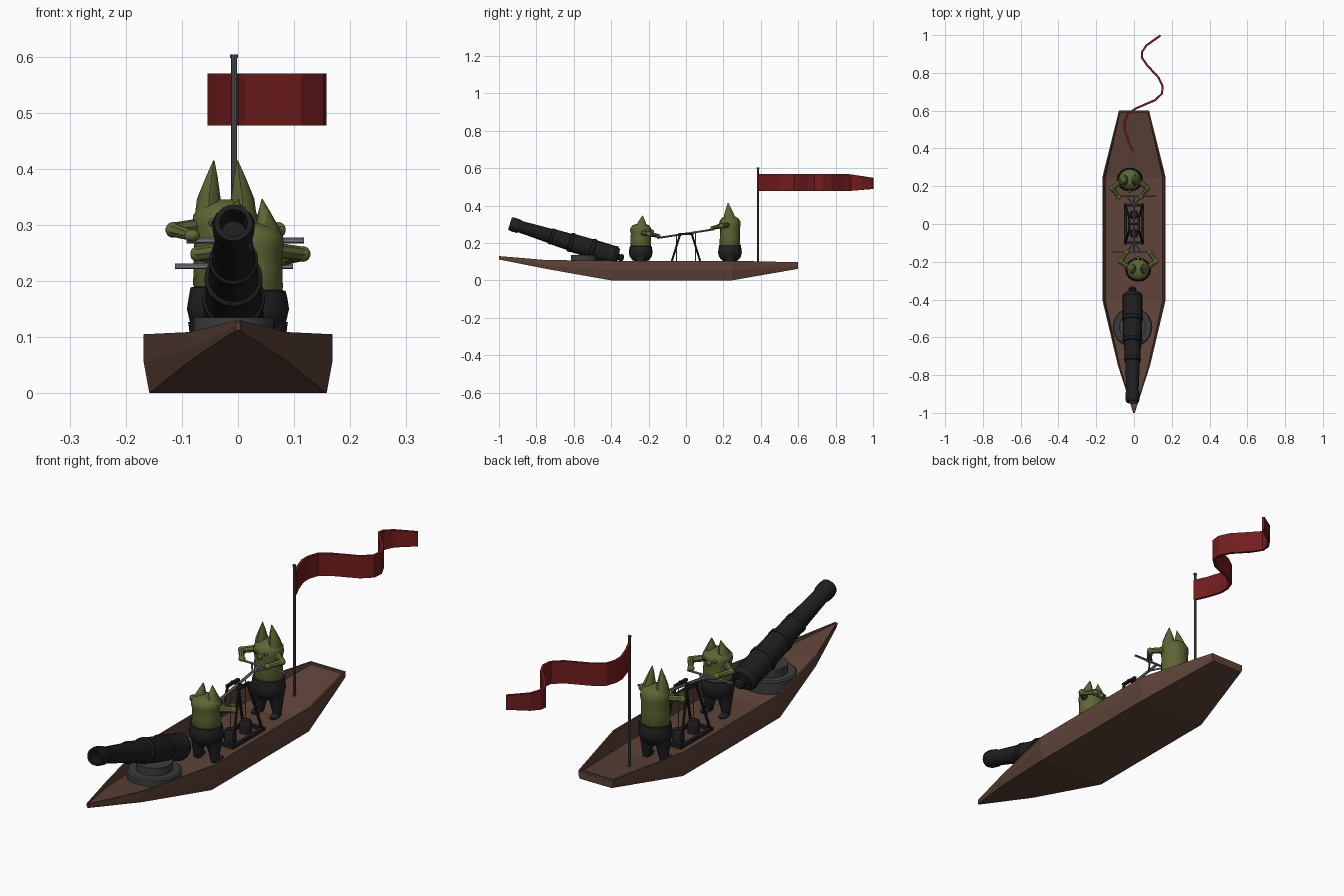
import bpy, bmesh, math
from mathutils import Vector, Matrix

if "Cube" in bpy.data.objects:
    bpy.data.objects.remove(bpy.data.objects["Cube"])

def material(name, *rgb):
    m = bpy.data.materials.new(name)
    m.diffuse_color = (*rgb, 1)
    m.use_nodes = True
    m.node_tree.nodes["Principled BSDF"].inputs["Base Color"].default_value = m.diffuse_color
    return m

WOOD = material("brown wood", 0.112, 0.056, 0.040)
RED = material("red cloth", 0.168, 0.012, 0.013)
SKIN = material("green skin", 0.113, 0.130, 0.035)
CLOTH = material("black cloth", 0.015, 0.015, 0.016)
IRON = material("black iron", 0.013, 0.013, 0.0135)
BASE = material("grey iron", 0.046, 0.046, 0.047)
STEEL = material("steel", 0.19, 0.17, 0.21)
POLE = material("pole metal", 0.085, 0.085, 0.085)

def finish(name, bm, mat, smooth=None):
    bmesh.ops.recalc_face_normals(bm, faces=bm.faces)
    me = bpy.data.meshes.new(name)
    bm.to_mesh(me)
    bm.free()
    me.materials.append(mat)
    ob = bpy.data.objects.new(name, me)
    bpy.context.collection.objects.link(ob)
    if smooth:
        bpy.ops.object.select_all(action='DESELECT')
        ob.select_set(True)
        bpy.context.view_layer.objects.active = ob
        bpy.ops.object.shade_smooth_by_angle(angle=math.radians(smooth))
    return ob

def loft(bm, rings):
    """Skin a list of equal-length point rings and cap both ends."""
    vs = [[bm.verts.new(p) for p in r] for r in rings]
    n = len(vs[0])
    for a, b in zip(vs, vs[1:]):
        for i in range(n):
            j = (i + 1) % n
            bm.faces.new((a[i], a[j], b[j], b[i]))
    bm.faces.new(vs[0])
    bm.faces.new(vs[-1])

def lathe(name, profile, mat, loc=(0, 0, 0), axis=(0, 0, 1), seg=16, squash=(1, 1), smooth=40):
    """Revolve (radius, height) pairs around an axis."""
    rot = Vector((0, 0, 1)).rotation_difference(Vector(axis)).to_matrix()
    rings = []
    for r, h in profile:
        rings.append([Vector(loc) + rot @ Vector((r * squash[0] * math.cos(t), r * squash[1] * math.sin(t), h))
                      for t in (2 * math.pi * i / seg for i in range(seg))])
    bm = bmesh.new()
    loft(bm, rings)
    return finish(name, bm, mat, smooth)

def rod(name, a, b, r, mat, r2=None, seg=8):
    d = Vector(b) - Vector(a)
    return lathe(name, [(r, 0), (r if r2 is None else r2, d.length)], mat, a, d.normalized(), seg)

def ball(name, loc, size, mat):
    bm = bmesh.new()
    bmesh.ops.create_uvsphere(bm, u_segments=10, v_segments=7, radius=1,
                              matrix=Matrix.Translation(loc) @ Matrix.Diagonal((*size, 1)))
    return finish(name, bm, mat, 40)

def box(name, loc, size, mat):
    bm = bmesh.new()
    bmesh.ops.create_cube(bm, size=1, matrix=Matrix.Translation(loc) @ Matrix.Diagonal((*size, 1)))
    return finish(name, bm, mat)

# Hull: stations of y, half width, bottom half width, then top, chine, bottom and deck heights
stations = [(-1.0, 0.004, 0.003, 0.130, 0.120, 0.112, 0.125), (-0.75, 0.085, 0.080, 0.109, 0.080, 0.062, 0.091),
            (-0.40, 0.168, 0.158, 0.105, 0.055, 0.0, 0.030), (0.245, 0.168, 0.158, 0.105, 0.055, 0.0, 0.030),
            (0.60, 0.080, 0.074, 0.097, 0.075, 0.062, 0.089)]
rings = []
for y, w, wb, zt, zm, zb, zd in stations:
    t = min(0.007, w * 0.4)
    half = [(wb, zb), (w, zm), (w, zt), (w - t, zt), (w - t - (zt - zd) * 0.12, zd)]
    if y == -1.0:
        half[-1] = (w * 0.4, zd)
    rings.append([(x, y, z) for x, z in half] + [(-x, y, z) for x, z in reversed(half)])
bm = bmesh.new()
loft(bm, rings)
finish("hull", bm, WOOD)
box("stern_rail", (0, 0.595, 0.091), (0.154, 0.008, 0.012), WOOD)

# Cannon mount and barrel
lathe("mount_plate", [(0.105, 0.050), (0.105, 0.098), (0.099, 0.103)], BASE, (-0.008, -0.545, 0), seg=24)
lathe("mount_turntable", [(0.071, 0.10), (0.071, 0.135)], BASE, (-0.008, -0.545, 0), seg=24)
muzzle, breech = Vector((-0.008, -0.945, 0.305)), Vector((-0.008, -0.365, 0.126))
barrel = [(0.010, -0.033), (0.019, -0.027), (0.021, -0.018), (0.016, -0.008), (0.020, -0.002), (0.042, 0.0),
          (0.052, 0.012), (0.055, 0.022), (0.052, 0.030), (0.052, 0.13), (0.056, 0.133), (0.056, 0.150),
          (0.051, 0.153), (0.049, 0.25), (0.052, 0.253), (0.052, 0.268), (0.045, 0.272), (0.042, 0.36),
          (0.044, 0.363), (0.044, 0.375), (0.039, 0.379), (0.032, 0.545), (0.037, 0.555), (0.038, 0.585),
          (0.034, 0.603), (0.025, 0.603), (0.022, 0.54)]
lathe("cannon_barrel", barrel, IRON, breech, (muzzle - breech).normalized(), 20, smooth=30)

# Hand pump: two A-frames, low cylinders and a tilted beam
for s in (-1, 1):
    x = s * 0.045
    for e in (-1, 1):
        rod("pump_frame_leg", (x, e * 0.098, 0.032), (s * 0.025, e * 0.030, 0.250), 0.006, IRON, seg=6)
    box("pump_frame_foot", (x, 0, 0.036), (0.014, 0.215, 0.014), IRON)
    box("pump_frame_cap", (s * 0.025, 0, 0.249), (0.012, 0.078, 0.010), IRON)
    box("pump_cross_foot", (0, s * 0.100, 0.036), (0.10, 0.014, 0.014), IRON)
    lathe("pump_cylinder", [(0.024, 0.030), (0.024, 0.075), (0.018, 0.082)], IRON, (0, s * 0.05, 0), seg=12)
    rod("piston_rod", (0, s * 0.05, 0.08), (0, s * 0.05, 0.25 + s * 0.008), 0.003, STEEL, seg=6)
rod("pump_axle", (-0.032, 0, 0.251), (0.032, 0, 0.251), 0.006, IRON)
rod("pump_beam", (0, -0.15, 0.227), (0, 0.15, 0.273), 0.006, STEEL, seg=6)
for x, y, z in ((-0.008, -0.15, 0.226), (0.012, 0.148, 0.272)):
    rod("pump_handle", (x - 0.104, y, z), (x + 0.106, y, z), 0.005, STEEL, seg=6)
    for s in (-1, 1):
        rod("handle_brace", (0, y * 0.65, 0.25 + (z - 0.25) * 0.65), (s * 0.04, y, z), 0.004, STEEL, seg=6)

# Crew: face points along f on the y axis, top is the crown height, tip the ear height
def crew(tag, cx, cy, f, waist, top, tip, grip):
    def P(x, y, z):
        return (cx + x, cy + f * y, z)
    h = top - waist
    body = [(0.050, waist - 0.01), (0.058, waist + 0.005), (0.057, waist + h * 0.35), (0.056, waist + h * 0.55),
            (0.060, waist + h * 0.70), (0.058, waist + h * 0.82), (0.046, waist + h * 0.93), (0.020, top)]
    lathe(tag + "_body", body, SKIN, (cx, cy, 0), squash=(1, 0.95), smooth=50)
    lathe(tag + "_trousers", [(0.020, 0.098), (0.047, 0.108), (0.062, 0.128), (0.067, 0.150), (0.064, 0.170),
                              (0.061, waist), (0.052, waist + 0.003)], CLOTH, (cx, cy, 0), squash=(1.03, 0.95), smooth=50)
    for s in (-1, 1):
        # Legs and feet
        rod(tag + "_leg", P(s * 0.040, 0, 0.035), P(s * 0.034, 0, 0.125), 0.015, CLOTH, 0.033, 10)
        ball(tag + "_foot", P(s * 0.043, 0.016, 0.039), (0.017, 0.032, 0.011), CLOTH)
        # Ears: broad at the base, tapered and slightly leaning
        eh = tip - top + 0.035
        bm = bmesh.new()
        rings = []
        for k, r, lean in ((0, 0.026, 0.030), (0.35, 0.021, 0.030), (0.7, 0.011, 0.025), (1, 0.001, 0.021)):
            rings.append([P(s * lean + r * math.cos(t), 0.010 * k + 1.35 * r * math.sin(t), top - 0.035 + eh * k)
                          for t in (i * math.pi / 4 for i in range(8))])
        loft(bm, rings)
        finish(tag + "_ear", bm, SKIN, 50)
        # Face
        ball(tag + "_eye", P(s * 0.022, 0.050, waist + h * 0.74), (0.009, 0.007, 0.008), SKIN)
        ball(tag + "_pupil", P(s * 0.022, 0.055, waist + h * 0.74), (0.004, 0.004, 0.004), CLOTH)
        # Arms reaching to the handle
        sh, el = P(s * 0.048, 0.010, grip + 0.022), P(s * 0.094, 0.045, grip + 0.016)
        hand = (cx + s * 0.060, cy + f * 0.092, grip + 0.006)
        rod(tag + "_upper_arm", sh, el, 0.014, SKIN, 0.013)
        ball(tag + "_elbow", el, (0.014, 0.014, 0.014), SKIN)
        rod(tag + "_forearm", el, hand, 0.013, SKIN, 0.010)
        ball(tag + "_hand", hand, (0.015, 0.013, 0.011), SKIN)
    ball(tag + "_nose", P(0, 0.058, waist + h * 0.66), (0.010, 0.014, 0.011), SKIN)

crew("front_rower", 0.022, -0.242, 1, 0.182, 0.303, 0.346, 0.232)
crew("rear_rower", -0.022, 0.235, -1, 0.188, 0.345, 0.415, 0.275)

# Flag pole and waving banner
lathe("flag_pole", [(0.0055, 0.050), (0.0055, 0.597), (0.007, 0.597), (0.007, 0.604)], POLE, (-0.007, 0.385, 0), seg=8)
path = [(-0.004, 0.383), (-0.030, 0.440), (-0.049, 0.500), (-0.049, 0.540), (-0.035, 0.580), (0.010, 0.612),
        (0.110, 0.655), (0.148, 0.690), (0.152, 0.730), (0.130, 0.775), (0.070, 0.840), (0.042, 0.880),
        (0.042, 0.910), (0.065, 0.945), (0.140, 0.998)]
rings = []
for i, (x, y) in enumerate(path):
    a, b = Vector(path[max(i - 1, 0)]), Vector(path[min(i + 1, len(path) - 1)])
    d = (b - a).normalized() * 0.0055
    t = max(0, (y - 0.86) / 0.14)
    z0, z1 = 0.477 + 0.012 * t, 0.570 - 0.022 * t
    rings.append([(x - d.y, y + d.x, z0), (x + d.y, y - d.x, z0), (x + d.y, y - d.x, z1), (x - d.y, y + d.x, z1)])
bm = bmesh.new()
loft(bm, rings)
finish("flag", bm, RED)
